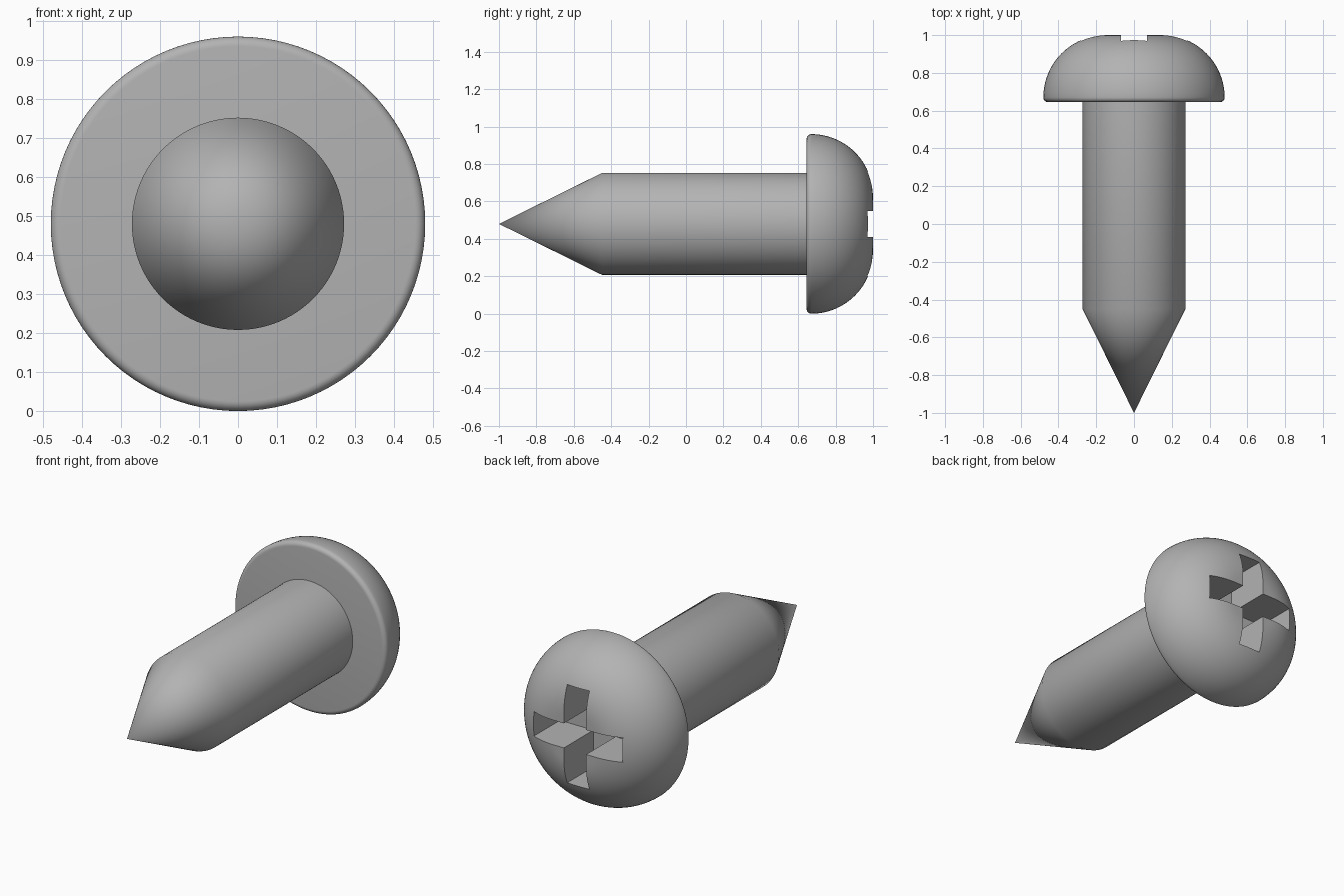
import bpy
import bmesh
import math
from mathutils import Matrix, Vector

cube = bpy.data.objects.get("Cube")
if cube:
    bpy.data.objects.remove(cube, do_unlink=True)

AXIS_Z = 0.48      # height of the screw axis
SIDES = 96

steel = bpy.data.materials.new("steel_grey")
steel.use_nodes = True
colour = (0.45, 0.45, 0.45, 1)
steel.diffuse_color = colour
steel.node_tree.nodes["Principled BSDF"].inputs["Base Color"].default_value = colour


def finish(name, bm):
    bmesh.ops.recalc_face_normals(bm, faces=bm.faces)
    mesh = bpy.data.meshes.new(name)
    bm.to_mesh(mesh)
    bm.free()
    mesh.materials.append(steel)
    obj = bpy.data.objects.new(name, mesh)
    obj.location.z = AXIS_Z
    bpy.context.collection.objects.link(obj)
    return obj


def lathe(name, profile):
    """Spin (radius, y) points around the y axis."""
    bm = bmesh.new()
    verts = [bm.verts.new((r, y, 0)) for r, y in profile]
    edges = [bm.edges.new(pair) for pair in zip(verts, verts[1:])]
    bmesh.ops.spin(bm, geom=verts + edges, cent=(0, 0, 0), axis=(0, 1, 0),
                   angle=math.tau, steps=SIDES, use_duplicate=False)
    bmesh.ops.remove_doubles(bm, verts=bm.verts, dist=0.0001)
    return finish(name, bm)


def arc(cx, cy, radius, start, end, steps):
    angles = [math.radians(start + (end - start) * i / steps) for i in range(steps + 1)]
    return [(cx + radius * math.cos(a), cy + radius * math.sin(a)) for a in angles]


def box(name, size, centre):
    bm = bmesh.new()
    bmesh.ops.create_cube(bm, size=1, matrix=Matrix.LocRotScale(Vector(centre), None, Vector(size)))
    return finish(name, bm)


# Shaft with a conical point, its root buried slightly in the head
shaft = lathe("shaft", [(0, -1), (0.272, -0.45), (0.272, 0.66), (0, 0.66)])

# Domed head with a small rounded rim
rim = arc(0.455, 0.67, 0.025, -90, 0, 6)
dome = arc(0.15, 0.67, 0.33, 0, 90, 24)
head = lathe("head", [(0, 0.645)] + rim + dome[1:] + [(0, 1)])

# Cross recess cut into the head
for name, size in (("slot_across", (0.56, 0.4, 0.14)), ("slot_upright", (0.14, 0.4, 0.56))):
    cutter = box(name, size, (0, 0.935, 0))
    cutter.hide_render = True
    cut = head.modifiers.new(name, 'BOOLEAN')
    cut.operation = 'DIFFERENCE'
    cut.solver = 'EXACT'
    cut.object = cutter
    bpy.ops.object.select_all(action='DESELECT')
    bpy.context.view_layer.objects.active = head
    head.select_set(True)
    bpy.ops.object.modifier_apply(modifier=name)
    bpy.data.objects.remove(cutter, do_unlink=True)

# Smooth shading with sharp slot and rim edges
for obj in (shaft, head):
    bpy.ops.object.select_all(action='DESELECT')
    obj.select_set(True)
    bpy.context.view_layer.objects.active = obj
    bpy.ops.object.shade_smooth_by_angle(angle=math.radians(30))
